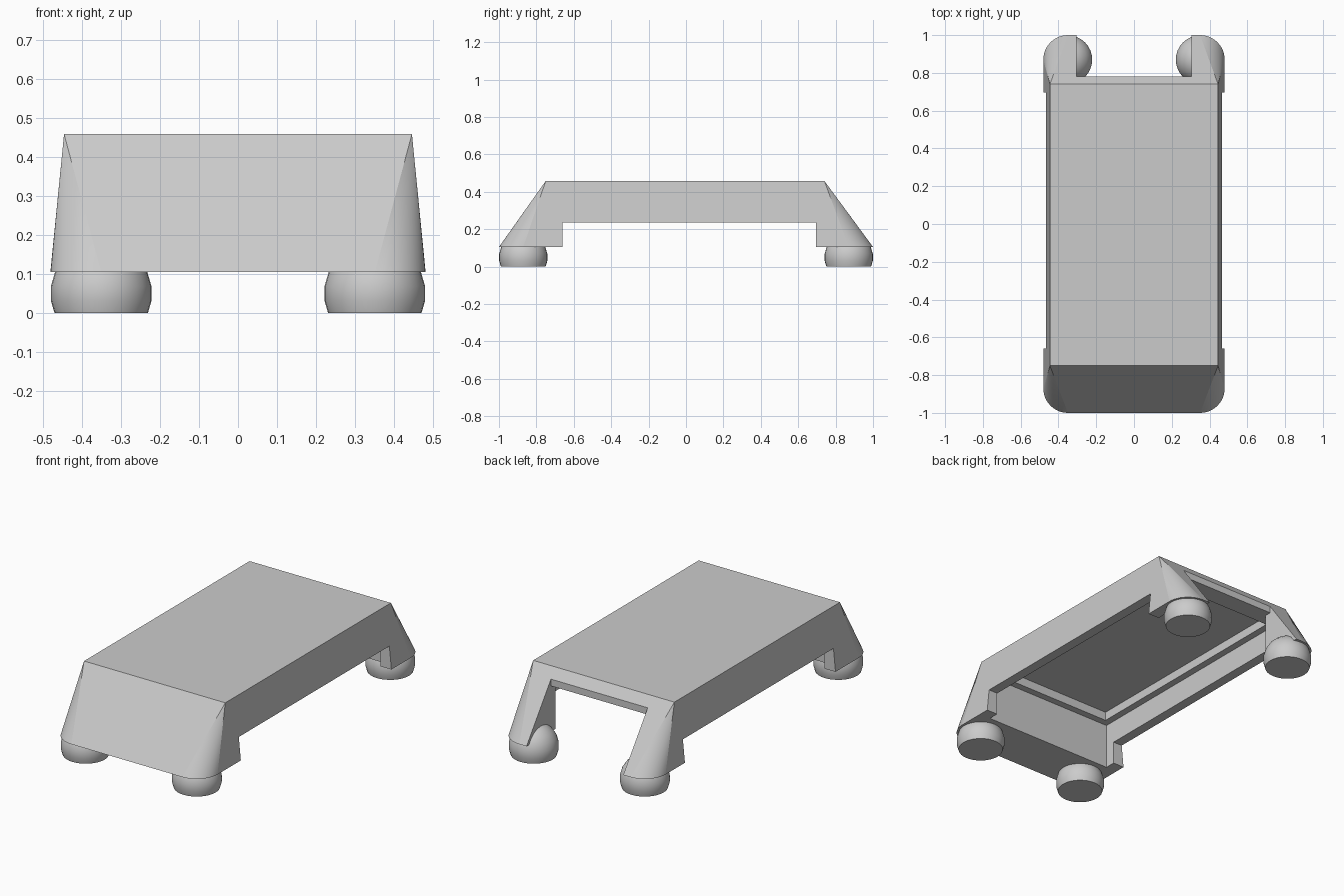
import bpy, bmesh, math

cube = bpy.data.objects.get("Cube")
if cube:
    bpy.data.objects.remove(cube, do_unlink=True)

# Material
grey = bpy.data.materials.new("light_grey")
grey.use_nodes = True
colour = (0.6, 0.6, 0.6, 1)
grey.diffuse_color = colour
grey.node_tree.nodes["Principled BSDF"].inputs["Base Color"].default_value = colour

FOOT_X, FOOT_Y, FOOT_R, FOOT_Z = 0.35, 0.87, 0.13, 0.05
BASE_Z, TOP_Z = 0.105, 0.458


def make_object(name, bm):
    mesh = bpy.data.meshes.new(name)
    bmesh.ops.recalc_face_normals(bm, faces=bm.faces)
    bm.to_mesh(mesh)
    bm.free()
    mesh.materials.append(grey)
    obj = bpy.data.objects.new(name, mesh)
    bpy.context.collection.objects.link(obj)
    return obj


def cut_box(target, half_x, y0, y1, z1):
    """Subtract a box open to below, symmetric in x."""
    bm = bmesh.new()
    bmesh.ops.create_cube(bm, size=1)
    for v in bm.verts:
        v.co.x *= 2 * half_x
        v.co.y = y1 if v.co.y > 0 else y0
        v.co.z = z1 if v.co.z > 0 else -0.2
    cutter = make_object("cutter", bm)
    cutter.hide_render = True
    mod = target.modifiers.new("cut", "BOOLEAN")
    mod.operation, mod.solver, mod.object = "DIFFERENCE", "EXACT", cutter
    bpy.context.view_layer.objects.active = target
    bpy.ops.object.modifier_apply(modifier=mod.name)
    bpy.data.objects.remove(cutter, do_unlink=True)


# Shell: rounded base outline drawn in to a sharp rectangular top
bm = bmesh.new()
steps = 12
for quarter in range(4):
    sx = 1 if quarter in (0, 3) else -1
    sy = 1 if quarter < 2 else -1
    for i in range(steps + 1):
        a = math.pi / 2 * (quarter + i / steps)
        bm.verts.new((sx * FOOT_X + FOOT_R * math.cos(a),
                      sy * FOOT_Y + FOOT_R * math.sin(a), BASE_Z))
    bm.verts.new((sx * 0.445, 0.74 if sy > 0 else -0.75, TOP_Z))
bmesh.ops.convex_hull(bm, input=bm.verts)
bmesh.ops.dissolve_limit(bm, angle_limit=0.005, verts=bm.verts, edges=bm.edges)
shell = make_object("shell", bm)

cut_box(shell, 0.8, -0.66, 0.695, 0.235)     # side openings
cut_box(shell, 0.41, -0.72, 0.74, 0.365)     # main hollow
cut_box(shell, 0.37, -0.68, 0.67, 0.415)     # stepped ceiling recess
cut_box(shell, 0.305, 0.5, 0.9, 0.365)       # gap between rear legs
cut_box(shell, 0.305, 0.78, 1.2, 0.6)        # open rear end

# Only the conical corners are smooth
for p in shell.data.polygons:
    p.use_smooth = abs(p.normal.x) > 0.02 and abs(p.normal.y) > 0.02 and p.normal.z > 0.02

# Feet: balls with a flat sole
for side, sx in (("left", 1), ("right", -1)):
    for end, sy in (("front", -1), ("rear", 1)):
        bm = bmesh.new()
        bmesh.ops.create_uvsphere(bm, u_segments=32, v_segments=11, radius=FOOT_R)
        bmesh.ops.translate(bm, verts=bm.verts, vec=(sx * FOOT_X, sy * FOOT_Y, FOOT_Z))
        cut = bmesh.ops.bisect_plane(bm, geom=bm.verts[:] + bm.edges[:] + bm.faces[:],
                                     plane_co=(0, 0, 0), plane_no=(0, 0, -1), clear_outer=True)
        rim = [e for e in cut["geom_cut"] if isinstance(e, bmesh.types.BMEdge)]
        bmesh.ops.contextual_create(bm, geom=rim)
        foot = make_object(f"{end}_{side}_foot", bm)
        for p in foot.data.polygons:
            p.use_smooth = p.normal.z > -0.98
        for e in foot.data.edges:
            e.use_edge_sharp = all(foot.data.vertices[i].co.z < 0.001 for i in e.vertices)
